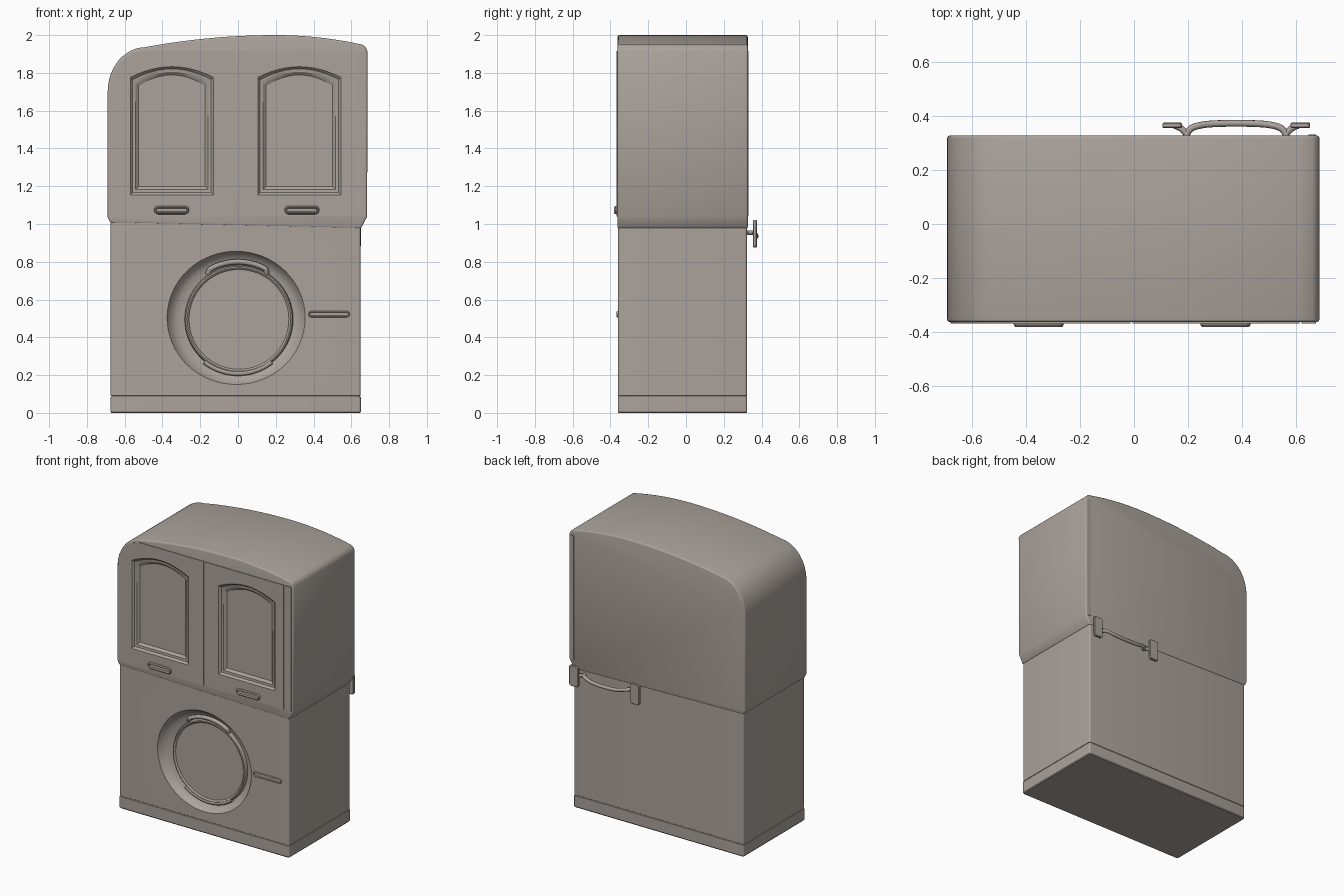
import bpy, bmesh, math
from math import sin, cos, pi

if "Cube" in bpy.data.objects:
    bpy.data.objects.remove(bpy.data.objects["Cube"])

mat = bpy.data.materials.new("warm_grey")
mat.diffuse_color = (0.41, 0.365, 0.33, 1)
mat.use_nodes = True
mat.node_tree.nodes["Principled BSDF"].inputs["Base Color"].default_value = mat.diffuse_color


def finish(ob, angle=32):
    me = ob.data
    me.materials.clear()
    me.materials.append(mat)
    me.shade_smooth()
    me.set_sharp_from_angle(angle=math.radians(angle))
    return ob


def loft(name, loops):
    """Skin a list of equal-length point loops and cap both ends."""
    bm = bmesh.new()
    rings = [[bm.verts.new(p) for p in lp] for lp in loops]
    n = len(rings[0])
    for a, b in zip(rings, rings[1:]):
        for i in range(n):
            j = (i + 1) % n
            bm.faces.new((a[i], a[j], b[j], b[i]))
    bm.faces.new(rings[0])
    bm.faces.new(rings[-1])
    bmesh.ops.recalc_face_normals(bm, faces=bm.faces[:])
    me = bpy.data.meshes.new(name)
    bm.to_mesh(me)
    bm.free()
    ob = bpy.data.objects.new(name, me)
    bpy.context.collection.objects.link(ob)
    return finish(ob)


def at_y(pts, y):
    return [(x, y, z) for x, z in pts]


def prism(name, pts, y0, y1):
    return loft(name, [at_y(pts, y0), at_y(pts, y1)])


def bake(ob):
    bpy.context.view_layer.update()
    dg = bpy.context.evaluated_depsgraph_get()
    me = bpy.data.meshes.new_from_object(ob.evaluated_get(dg))
    ob.modifiers.clear()
    ob.data = me
    return finish(ob)


def bevel(ob, width, limit=60):
    m = ob.modifiers.new("bevel", 'BEVEL')
    m.width, m.segments = width, 3
    m.limit_method, m.angle_limit = 'ANGLE', math.radians(limit)
    return bake(ob)


def cut(ob, cutter):
    m = ob.modifiers.new("cut", 'BOOLEAN')
    m.operation, m.solver, m.object = 'DIFFERENCE', 'EXACT', cutter
    return bake(ob)


def tube(name, pts, r):
    cu = bpy.data.curves.new(name, 'CURVE')
    cu.dimensions, cu.bevel_depth, cu.bevel_resolution = '3D', r, 3
    cu.use_fill_caps = True
    sp = cu.splines.new('NURBS')
    sp.points.add(len(pts) - 1)
    for p, co in zip(sp.points, pts):
        p.co = (*co, 1)
    sp.use_endpoint_u, sp.order_u, sp.resolution_u = True, 3, 6
    tmp = bpy.data.objects.new(name + "_path", cu)
    bpy.context.collection.objects.link(tmp)
    bpy.context.view_layer.update()
    dg = bpy.context.evaluated_depsgraph_get()
    me = bpy.data.meshes.new_from_object(tmp.evaluated_get(dg))
    bpy.data.objects.remove(tmp)
    ob = bpy.data.objects.new(name, me)
    bpy.context.collection.objects.link(ob)
    return finish(ob, 50)


def round_rect(cx, cy, hw, hh, r, n=5):
    pts = []
    for k, (sx, sy) in enumerate([(1, 1), (-1, 1), (-1, -1), (1, -1)]):
        for i in range(n + 1):
            a = pi / 2 * (k + i / n)
            pts.append((cx + sx * (hw - r) + r * cos(a), cy + sy * (hh - r) + r * sin(a)))
    return pts


def corner(a, b, n=12):
    """Large rounded upper left corner."""
    return [(-0.49 - a * cos(pi / 2 * i / n), 1.70 + b * sin(pi / 2 * i / n)) for i in range(n + 1)]


def circle(cx, cz, rx, rz, n=64):
    return [(cx + rx * cos(2 * pi * i / n), cz + rz * sin(2 * pi * i / n)) for i in range(n)]


def arch(cx, hw, z0, z1, rise, d=0, n=12):
    """Window outline with a bowed top, inset by d."""
    pts = [(cx - hw + d, z0 + d), (cx + hw - d, z0 + d)]
    for i in range(n + 1):
        t = 1 - 2 * i / n
        pts.append((cx + (hw - d) * t, z1 - d + rise * (1 - t * t)))
    return pts


# Lower cabinet with plinth and groove
def footprint(z, d):
    return [(x, y, z) for x, y in round_rect(-0.0125, -0.0185, 0.6625 - d, 0.3425 - d, 0.012)]


lower = loft("lower_cabinet", [footprint(z, d) for z, d in
             [(0, 0.004), (0.006, 0), (0.083, 0), (0.085, 0.004), (0.089, 0.004),
              (0.091, 0.001), (1.03, 0.001)]])

# Upper cabinet with the asymmetric domed roof
roof = []
for i in range(25):
    x = -0.46 + i * 1.12 / 24
    roof.append((x, 2.0 - (0.133 if x < 0.2 else 0.24) * (x - 0.2) ** 2))
outline = [(-0.675, 1.005), (-0.69, 1.035)] + corner(0.2, 0.236) + roof
outline += [(0.676, 1.935), (0.685, 1.915), (0.684, 1.04), (0.65, 0.975)]
upper = bevel(prism("upper_cabinet", outline, -0.362, 0.327), 0.01)

# Cupboard doors and corner strips
left_door = prism("left_door", [(-0.678, 1.04)] + corner(0.188, 0.215) +
                  [(-0.013, 1.915), (-0.013, 1.04)], -0.367, -0.355)
right_door = prism("right_door", [(-0.006, 1.04), (-0.006, 1.915),
                   (0.612, 1.915), (0.612, 1.04)], -0.367, -0.355)
strip = [(0.618, 1.04), (0.618, 1.915), (0.672, 1.915), (0.672, 1.04)]
prism("front_corner_strip", strip, -0.367, -0.355)
prism("back_corner_strip", [(x + 0.026 if x < 0.65 else x, z) for x, z in strip], 0.32, 0.330)

# Recessed arched panels and door pulls
for side, door, cx, hx in (("left", left_door, -0.35, -0.352), ("right", right_door, 0.325, 0.338)):
    c = loft("panel_cutter", [at_y(arch(cx, 0.222, 1.152, 1.778, 0.057, d), y) for y, d in
             [(-0.39, 0), (-0.367, 0.002), (-0.353, 0.014), (-0.351, 0.03), (-0.337, 0.046)]])
    c.hide_render = True
    cut(door, c)
    cut(upper, c)
    bpy.data.objects.remove(c)
    loft(side + "_door_pull", [at_y(round_rect(hx, 1.074, 0.093 - d, 0.023 - d, 0.0225 - d), y)
         for y, d in [(-0.36, 0), (-0.374, 0.001), (-0.380, 0.006), (-0.380, 0.010), (-0.371, 0.014)]])

# Round bowl recess and washer door
bowl = loft("bowl_cutter", [at_y(circle(-0.01, 0.503, r, r * 0.965), y) for y, r in
            [(-0.39, 0.372), (-0.361, 0.366), (-0.345, 0.357), (-0.325, 0.338),
             (-0.311, 0.315), (-0.304, 0.27)]])
bowl.hide_render = True
cut(lower, bowl)
bpy.data.objects.remove(bowl)
loft("washer_door", [at_y(circle(0.005, 0.495, r, r), y) for y, r in
     [(-0.29, 0.288), (-0.320, 0.287), (-0.331, 0.281), (-0.333, 0.274),
      (-0.329, 0.267), (-0.324, 0.264)]])


def arc(a0, a1, r, y, n=16):
    return [(0.0 + r * cos(math.radians(a0 + (a1 - a0) * i / n)), y,
             0.497 + r * sin(math.radians(a0 + (a1 - a0) * i / n))) for i in range(n + 1)]


# Clip over the washer door and lip beneath it
top = arc(60, 120, 0.303, -0.330)
tube("washer_door_clip", [(0.150, -0.318, 0.735)] + top + [(-0.160, -0.318, 0.735)], 0.014)
tube("washer_door_lip", arc(232, 308, 0.288, -0.322), 0.014)

# Slim pull to the right of the washer door
loft("side_pull", [at_y(round_rect(0.482, 0.523, 0.110 - d, 0.017 - d, 0.0165 - d), y)
     for y, d in [(-0.355, 0), (-0.364, 0), (-0.367, 0.003), (-0.367, 0.006), (-0.362, 0.009)]])

# Carry handle on the back: sagging bar, end plates and stems
MID = 0.378
half = [(-0.185, 0.322, 0.955), (-0.180, 0.345, 0.955), (-0.150, 0.363, 0.952), (-0.08, 0.372, 0.935)]
bar = [(MID + x, y, z) for x, y, z in half] + [(MID - x, y, z) for x, y, z in reversed(half)]
tube("carry_handle_bar", bar, 0.0125)
for side, s in (("left", -1), ("right", 1)):
    loft(side + "_handle_plate", [at_y(round_rect(MID + s * 0.237, 0.948, 0.036 - d, 0.073 - d, 0.015 - d), y)
         for y, d in [(0.355, 0.003), (0.358, 0), (0.371, 0), (0.375, 0.004)]])
    tube(side + "_handle_stem", [(MID + s * 0.23, 0.364, 0.952), (MID + s * 0.20, 0.358, 0.954),
                                 (MID + s * 0.18, 0.326, 0.955)], 0.012)
